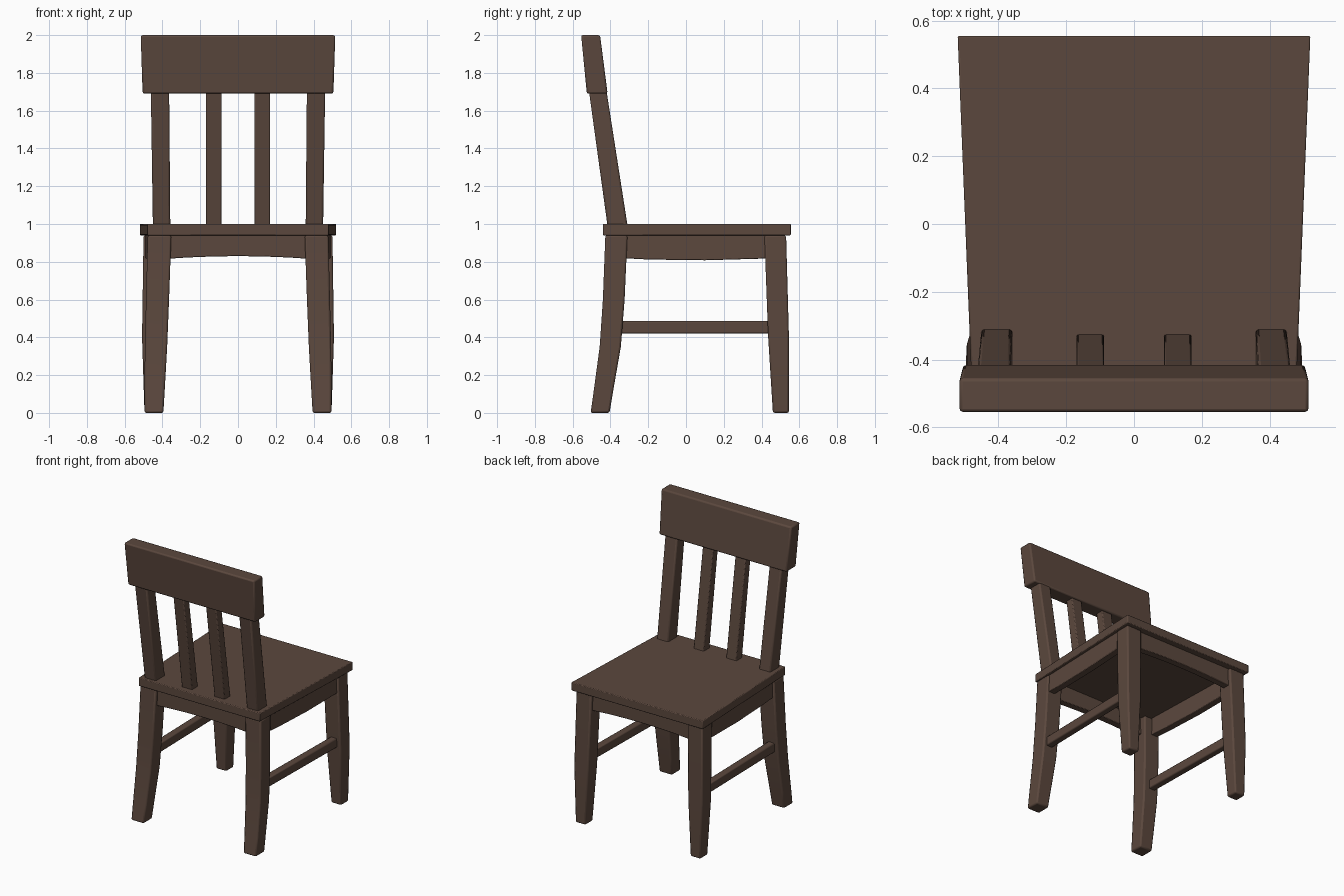
import bpy
import bmesh
import math

cube = bpy.data.objects.get("Cube")
if cube:
    bpy.data.objects.remove(cube, do_unlink=True)

# Single dark wood colour
wood = bpy.data.materials.new("dark_brown_wood")
wood.use_nodes = True
colour = (0.105, 0.064, 0.047, 1)
wood.diffuse_color = colour
wood.node_tree.nodes["Principled BSDF"].inputs["Base Color"].default_value = colour


def loft(name, axis, sections, bevel=0.008, side=1):
    """Join rectangles (t, u0, u1, v0, v1) placed along an axis; side=-1 mirrors in x."""
    order = {"x": (0, 1, 2), "y": (1, 0, 2), "z": (2, 0, 1)}[axis]
    bm = bmesh.new()
    rings = []
    for t, u0, u1, v0, v1 in sections:
        ring = []
        for u, v in ((u0, v0), (u1, v0), (u1, v1), (u0, v1)):
            co = [0, 0, 0]
            for i, value in zip(order, (t, u, v)):
                co[i] = value
            co[0] *= side
            ring.append(bm.verts.new(co))
        rings.append(ring)
    for a, b in zip(rings, rings[1:]):
        for i in range(4):
            j = (i + 1) % 4
            bm.faces.new((a[i], a[j], b[j], b[i]))
    bm.faces.new(rings[0])
    bm.faces.new(rings[-1])
    bmesh.ops.recalc_face_normals(bm, faces=bm.faces)
    mesh = bpy.data.meshes.new(name)
    bm.to_mesh(mesh)
    bm.free()
    mesh.materials.append(wood)
    obj = bpy.data.objects.new(name, mesh)
    bpy.context.collection.objects.link(obj)
    mod = obj.modifiers.new("soft_edges", "BEVEL")
    mod.width = bevel
    mod.segments = 2
    mod.limit_method = "ANGLE"
    mod.angle_limit = math.radians(40)
    bpy.ops.object.select_all(action="DESELECT")
    obj.select_set(True)
    bpy.context.view_layer.objects.active = obj
    bpy.ops.object.shade_smooth_by_angle(angle=math.radians(35))
    return obj


# Tapered seat board, its wide edge slightly hollow in the middle
seat = loft("seat", "y", [(-0.44, -0.48, 0.48, 0.94, 1.0),
                          (0.555, -0.52, 0.52, 0.94, 1.0)], 0.005)

# Wide leaning top rail
loft("top_rail", "z", [(1.69, -0.505, 0.505, -0.525, -0.415),
                       (2.0, -0.515, 0.515, -0.555, -0.455)], 0.01)

for side, label in ((1, "left"), (-1, "right")):
    # Legs under the backrest run on above the seat as its posts
    loft(f"{label}_back_leg", "z", [(0, 0.395, 0.495, -0.505, -0.405),
                                    (0.12, 0.388, 0.495, -0.488, -0.385),
                                    (0.35, 0.375, 0.493, -0.457, -0.345),
                                    (0.6, 0.365, 0.487, -0.44, -0.325),
                                    (0.94, 0.353, 0.478, -0.427, -0.31)], 0.01, side)
    loft(f"{label}_back_post", "z", [(0.95, 0.358, 0.45, -0.41, -0.303),
                                     (1.75, 0.365, 0.462, -0.52, -0.428)], 0.01, side)
    # Legs at the open side of the seat
    loft(f"{label}_front_leg", "z", [(0, 0.415, 0.495, 0.46, 0.545),
                                     (0.4, 0.395, 0.508, 0.435, 0.545),
                                     (0.94, 0.38, 0.5, 0.415, 0.53)], 0.01, side)
    # Backrest slats
    loft(f"{label}_slat", "z", [(0.97, 0.088, 0.17, -0.39, -0.322),
                                (1.75, 0.088, 0.17, -0.5, -0.44)], 0.006, side)
    # Side aprons and stretchers
    loft(f"{label}_side_apron", "y", [(-0.35, 0.415, 0.465, 0.82, 0.945),
                                      (-0.2, 0.42, 0.47, 0.812, 0.945),
                                      (0.1, 0.43, 0.48, 0.808, 0.945),
                                      (0.45, 0.44, 0.49, 0.818, 0.945)], 0.004, side)
    loft(f"{label}_stretcher", "y", [(-0.37, 0.415, 0.465, 0.42, 0.487),
                                     (0.46, 0.43, 0.48, 0.42, 0.487)], 0.008, side)

# Cross aprons with a shallow arch
for name, y in (("back_apron", -0.405), ("front_apron", 0.46)):
    loft(name, "x", [(x, y, y + 0.05, 0.83 - 0.1 * x * x, 0.945)
                     for x in (-0.4, -0.27, -0.13, 0, 0.13, 0.27, 0.4)], 0.004)
